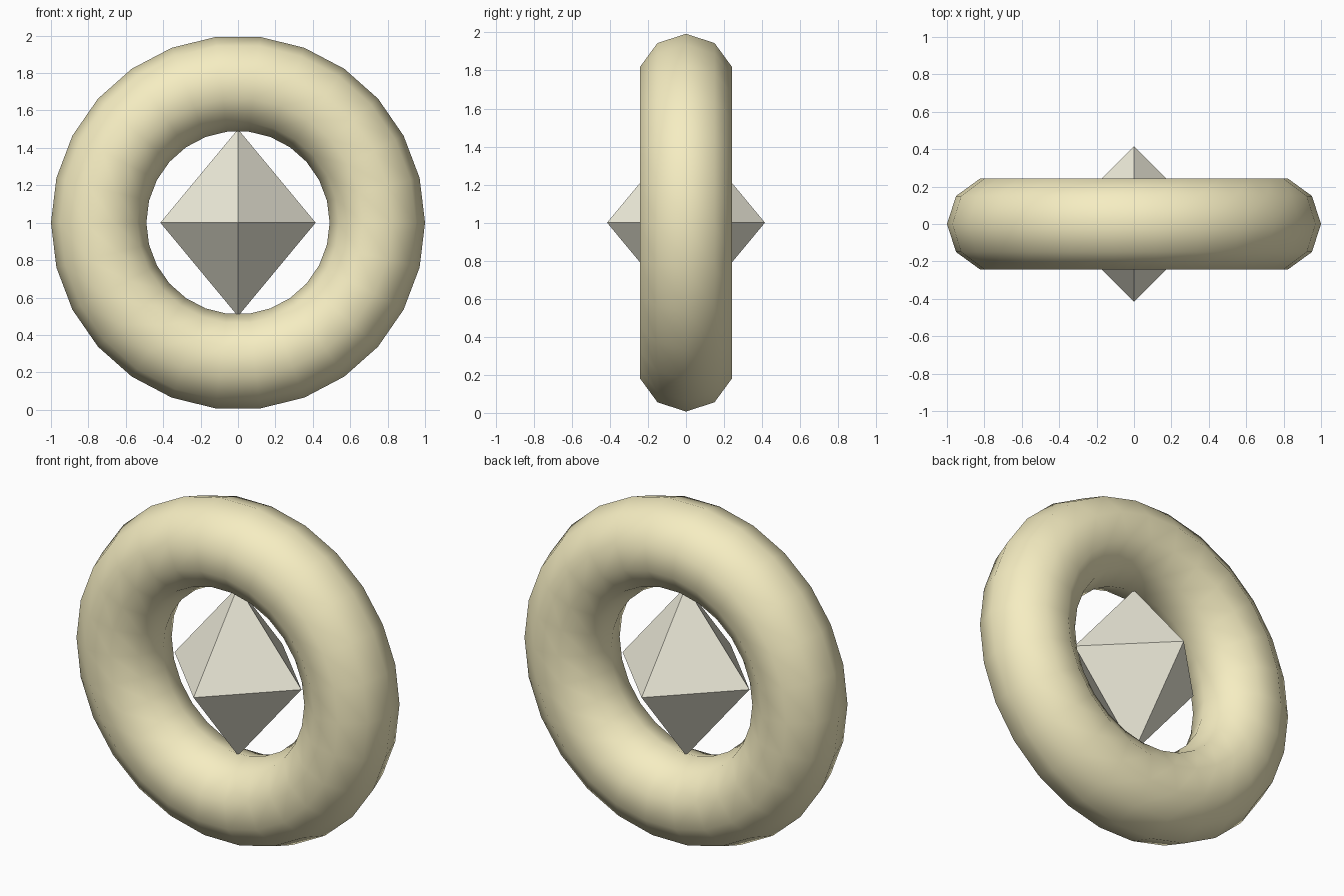
import bpy, bmesh, math
from mathutils import Vector

if "Cube" in bpy.data.objects:
    bpy.data.objects.remove(bpy.data.objects["Cube"])


def material(name, rgb):
    m = bpy.data.materials.new(name)
    m.diffuse_color = (*rgb, 1.0)
    m.use_nodes = True
    m.node_tree.nodes["Principled BSDF"].inputs["Base Color"].default_value = m.diffuse_color
    return m


CENTRE = Vector((0, 0, 1.0))

# upright ring: 26 segments round, 10-sided tube
bpy.ops.mesh.primitive_torus_add(major_radius=0.745, minor_radius=0.255,
                                 major_segments=26, minor_segments=10,
                                 location=CENTRE, rotation=(math.pi / 2, 0, 0))
ring = bpy.context.object
ring.name = "ring"
bpy.ops.object.transform_apply(location=True, rotation=True, scale=True)
bpy.ops.object.shade_smooth()
ring.data.materials.append(material("gold", (0.92, 0.85, 0.54)))

# faceted octahedron gem held in the ring's opening
bm = bmesh.new()
for axis, size in enumerate((0.415, 0.415, 0.5)):
    for sign in (-1, 1):
        p = CENTRE.copy()
        p[axis] += sign * size
        bm.verts.new(p)
bmesh.ops.convex_hull(bm, input=bm.verts[:])
bmesh.ops.recalc_face_normals(bm, faces=bm.faces[:])
mesh = bpy.data.meshes.new("gem")
bm.to_mesh(mesh)
bm.free()
gem = bpy.data.objects.new("gem", mesh)
bpy.context.collection.objects.link(gem)
mesh.materials.append(material("pale_stone", (0.86, 0.84, 0.71)))
